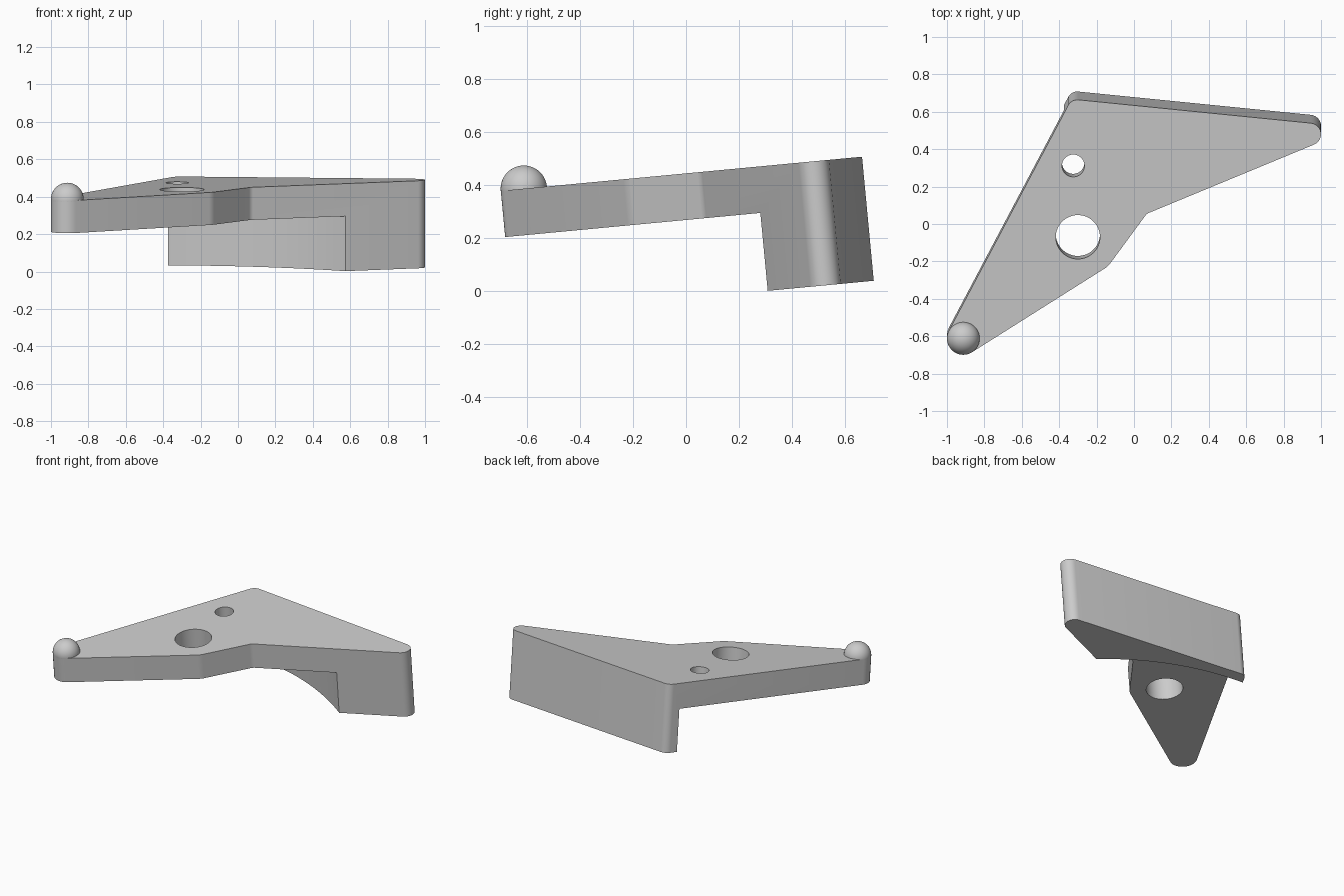
import bpy, bmesh, math
from mathutils import Vector, Matrix

if "Cube" in bpy.data.objects:
    bpy.data.objects.remove(bpy.data.objects["Cube"])

TILT = Matrix.Translation((0, 0, 0.445)) @ Matrix.Rotation(math.radians(5.4), 4, 'X')
THICK, DEPTH = 0.175, 0.47


def tangent_outline(circles, seg=12):
    """Counterclockwise outline wrapped round circles; negative radius = inside bend."""
    n = len(circles)
    angles = []
    for i in range(n):
        (x1, y1, r1), (x2, y2, r2) = circles[i], circles[(i + 1) % n]
        d = Vector((x2 - x1, y2 - y1))
        angles.append(math.atan2(d.y, d.x) - math.acos((r1 - r2) / d.length))
    pts = []
    for i, (x, y, r) in enumerate(circles):
        a, b = angles[i - 1], angles[i]
        turn = (b - a + math.pi) % (2 * math.pi) - math.pi
        for k in range(seg + 1):
            t = a + turn * k / seg
            pts.append((x + r * math.cos(t), y + r * math.sin(t)))
    return pts


def prism(name, pts, low, high):
    bm = bmesh.new()
    face = bm.faces.new([bm.verts.new((x, y, low)) for x, y in pts])
    ext = bmesh.ops.extrude_face_region(bm, geom=[face])
    moved = [g for g in ext['geom'] if isinstance(g, bmesh.types.BMVert)]
    bmesh.ops.translate(bm, verts=moved, vec=(0, 0, high - low))
    bmesh.ops.recalc_face_normals(bm, faces=bm.faces[:])
    mesh = bpy.data.meshes.new(name)
    bm.to_mesh(mesh)
    bm.free()
    obj = bpy.data.objects.new(name, mesh)
    bpy.context.collection.objects.link(obj)
    obj.matrix_world = TILT
    return obj


def activate(obj):
    bpy.ops.object.select_all(action='DESELECT')
    obj.select_set(True)
    bpy.context.view_layer.objects.active = obj


def cut(obj, cutter):
    cutter.hide_render = True
    mod = obj.modifiers.new("cut", 'BOOLEAN')
    mod.operation, mod.solver, mod.object = 'DIFFERENCE', 'EXACT', cutter
    activate(obj)
    bpy.ops.object.modifier_apply(modifier=mod.name)
    bpy.data.objects.remove(cutter)


def circle(x, y, r, n=64):
    return [(x + r * math.cos(2 * math.pi * k / n), y + r * math.sin(2 * math.pi * k / n))
            for k in range(n)]


# Full-depth body: rounded nose, two bends, right tip, back left corner
nose = (-0.9125, -0.6145, 0.0875)
body = prism("bracket_body", tangent_outline([
    nose, (-0.208, -0.153, 0.1), (0.1, 0.014, -0.05),
    (0.94, 0.482, 0.06), (-0.303, 0.612, 0.055)]), -DEPTH, 0)

# Remove everything under the plate in front of the curved back wall
a, c, b = Vector((-0.357, 0.595)), Vector((0.15, 0.565)), Vector((0.575, 0.265))
curve = [a * (1 - t) ** 2 + c * 2 * t * (1 - t) + b * t * t for t in (k / 24 for k in range(25))]
under = [(-1.3, 0.6)] + [tuple(p) for p in curve] + [(0.8, 0.106), (0.8, -1), (-1.3, -1)]
cut(body, prism("under_cutter", under, -0.8, -THICK))

# Two through holes
for x, y, r in ((-0.3, -0.07, 0.118), (-0.325, 0.313, 0.06)):
    cut(body, prism("hole_cutter", circle(x, y, r), -0.7, 0.2))
activate(body)
bpy.ops.object.shade_smooth_by_angle(angle=math.radians(15))

# Ball sitting half sunk in the nose
bpy.ops.mesh.primitive_uv_sphere_add(segments=48, ring_count=24, radius=nose[2],
                                     location=TILT @ Vector((nose[0], nose[1], 0)))
ball = bpy.context.object
ball.name = "nose_ball"
bpy.ops.object.shade_smooth_by_angle(angle=math.radians(30))
